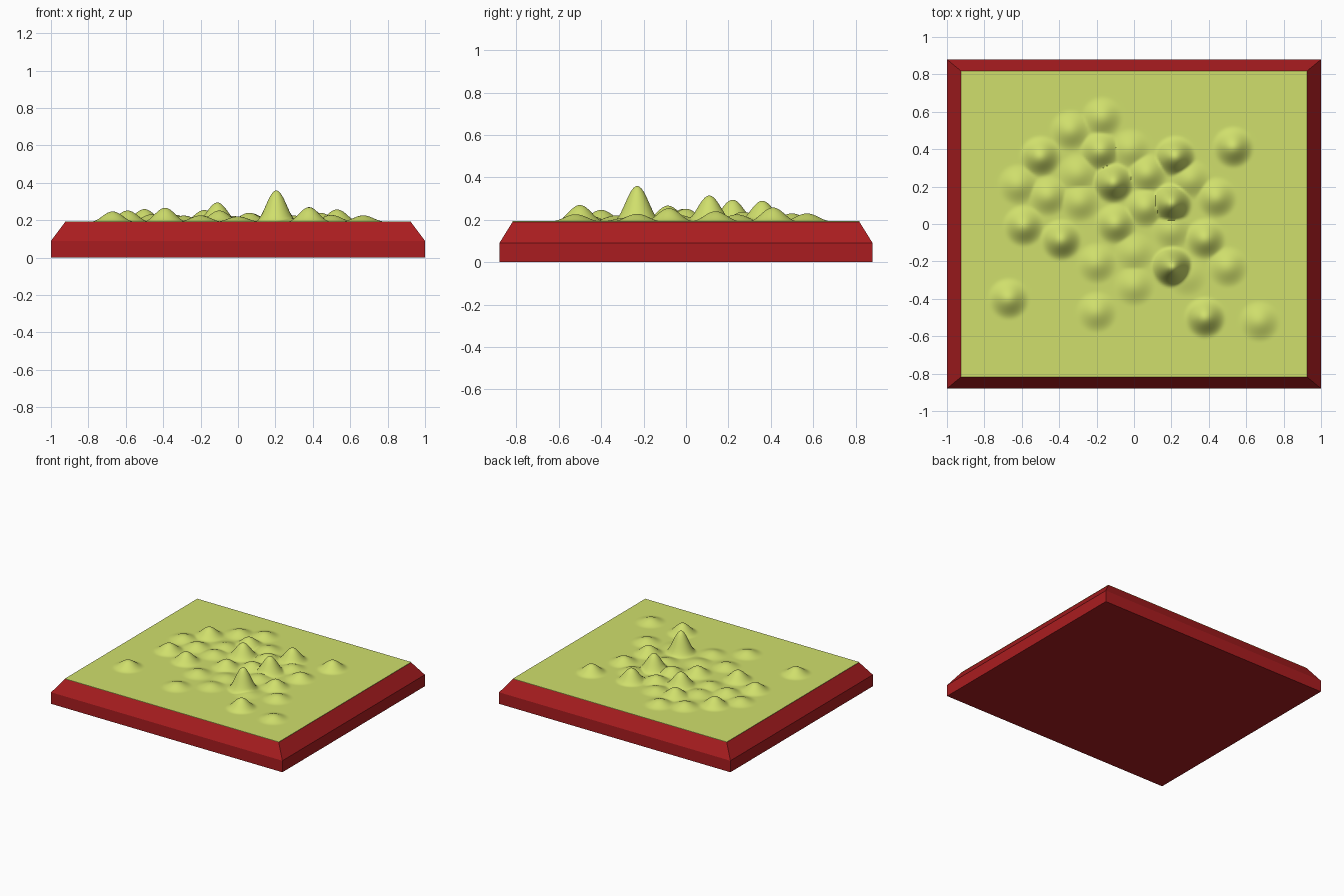
import bpy, bmesh
from math import cos, pi, hypot

if "Cube" in bpy.data.objects:
    bpy.data.objects.remove(bpy.data.objects["Cube"])


def material(name, color):
    m = bpy.data.materials.new(name)
    m.diffuse_color = (*color, 1)
    m.use_nodes = True
    m.node_tree.nodes["Principled BSDF"].inputs["Base Color"].default_value = m.diffuse_color
    return m


def finish(bm, name, mat):
    bmesh.ops.recalc_face_normals(bm, faces=bm.faces)
    me = bpy.data.meshes.new(name)
    bm.to_mesh(me)
    bm.free()
    me.materials.append(mat)
    ob = bpy.data.objects.new(name, me)
    bpy.context.collection.objects.link(ob)
    return ob


red = material("dark_red", (0.40, 0.012, 0.014))
green = material("grass_green", (0.63, 0.74, 0.15))

# Plinth: straight lower band, then sloped shoulders (half x, half y, z)
bm = bmesh.new()
rings = []
for hx, hy, z in [(1, 0.88, 0), (1, 0.88, 0.09), (0.925, 0.818, 0.19)]:
    rings.append([bm.verts.new((sx * hx, sy * hy, z))
                  for sx, sy in [(-1, -1), (1, -1), (1, 1), (-1, 1)]])
for lo, hi in zip(rings, rings[1:]):
    for i in range(4):
        j = (i + 1) % 4
        bm.faces.new((lo[i], lo[j], hi[j], hi[i]))
bm.faces.new(rings[0][::-1])
bm.faces.new(rings[-1])
finish(bm, "plinth", red)

# Mounds: centre x, centre y, peak z
MOUNDS = [
    (0.205, -0.23, 0.36), (0.20, 0.11, 0.315), (-0.11, 0.22, 0.295),
    (0.22, 0.36, 0.29), (0.38, -0.5, 0.27), (-0.39, -0.085, 0.267),
    (0.53, 0.41, 0.258), (-0.5, 0.36, 0.26), (0.38, -0.08, 0.255),
    (-0.67, -0.4, 0.247), (-0.59, -0.01, 0.252), (-0.1, 0.0, 0.252),
    (-0.2, -0.21, 0.226), (-0.2, -0.47, 0.226), (0.67, -0.52, 0.226),
    (0.5, -0.23, 0.228), (0.44, 0.14, 0.24), (-0.17, 0.57, 0.23),
    (-0.34, 0.5, 0.23), (-0.18, 0.39, 0.255), (-0.02, 0.4, 0.222),
    (-0.62, 0.21, 0.226), (-0.46, 0.15, 0.232), (-0.29, 0.12, 0.225),
    (-0.3, 0.27, 0.22), (0.07, 0.27, 0.238), (0.06, 0.09, 0.24),
    (0.0, -0.33, 0.22), (0.0, -0.15, 0.215), (0.3, 0.24, 0.225),
    (0.2, -0.03, 0.222), (0.28, -0.28, 0.21),
]
GROUND, RADIUS = 0.193, 0.115


def height(x, y):
    z = GROUND
    for cx, cy, peak in MOUNDS:
        d = hypot(x - cx, y - cy)
        if d < RADIUS:
            bell = 0.5 + 0.5 * cos(pi * d / RADIUS)
            z = max(z, GROUND + (peak - GROUND) * bell)
    return z


# Terrain: height field of bell shaped mounds
bm = bmesh.new()
bmesh.ops.create_grid(bm, x_segments=185, y_segments=164, size=1)
for v in bm.verts:
    x, y = v.co.x * 0.925, v.co.y * 0.818
    v.co = (x, y, height(x, y))
# Short skirt down to the plinth
rim = [e for e in bm.edges if e.is_boundary]
skirt = bmesh.ops.extrude_edge_only(bm, edges=rim)["geom"]
for v in skirt:
    if isinstance(v, bmesh.types.BMVert):
        v.co.z = 0.19
terrain = finish(bm, "terrain", green)
bpy.context.view_layer.objects.active = terrain
terrain.select_set(True)
bpy.ops.object.shade_smooth_by_angle(angle=0.8)
